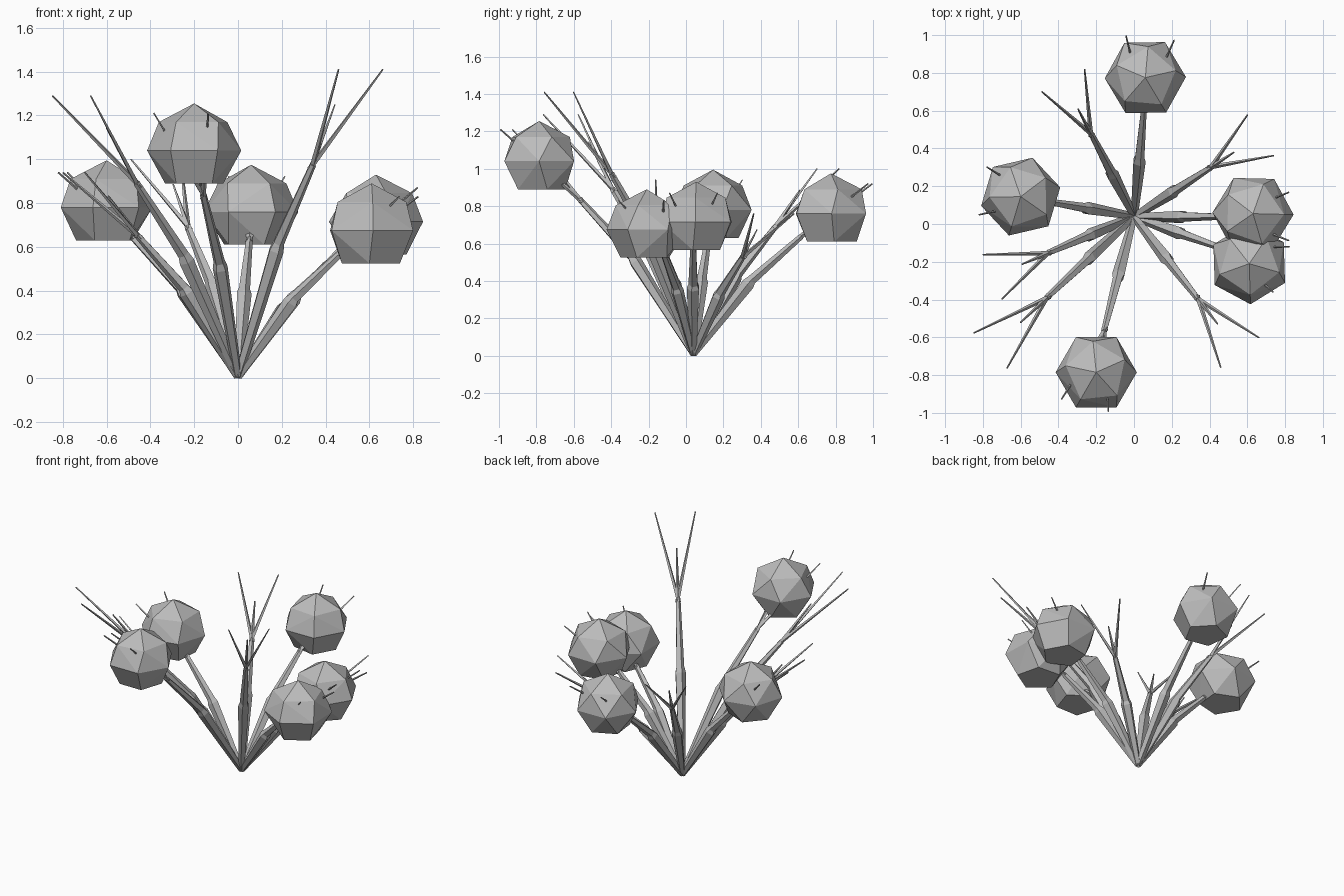
import bpy, bmesh, math, random
from mathutils import Vector

if "Cube" in bpy.data.objects:
    bpy.data.objects.remove(bpy.data.objects["Cube"], do_unlink=True)

random.seed(4)
ROOT = Vector((0, 0.04, 0.01))

grey = bpy.data.materials.new("plain grey")
grey.use_nodes = True
grey.diffuse_color = (0.5, 0.5, 0.5, 1)
bsdf = next(n for n in grey.node_tree.nodes if n.type == 'BSDF_PRINCIPLED')
bsdf.inputs["Base Color"].default_value = (0.5, 0.5, 0.5, 1)


def finish(bm, name):
    bmesh.ops.recalc_face_normals(bm, faces=bm.faces[:])
    mesh = bpy.data.meshes.new(name)
    bm.to_mesh(mesh)
    bm.free()
    mesh.materials.append(grey)
    bpy.context.collection.objects.link(bpy.data.objects.new(name, mesh))


def tube(bm, points, radii, sides=5):
    """Tapered faceted tube through the points."""
    rings = []
    for i, p in enumerate(points):
        axis = points[min(i + 1, len(points) - 1)] - points[max(i - 1, 0)]
        u = axis.cross(Vector((0, 0, 1))).normalized()
        v = axis.cross(u).normalized()
        ring = []
        for k in range(sides):
            a = math.tau * k / sides
            ring.append(bm.verts.new(p + radii[i] * (u * math.cos(a) + v * math.sin(a))))
        rings.append(ring)
    for low, high in zip(rings, rings[1:]):
        for k in range(sides):
            n = (k + 1) % sides
            bm.faces.new((low[k], low[n], high[n], high[k]))
    bm.faces.new(rings[0])
    bm.faces.new(rings[-1])


def branch(name, reach):
    """Stem in two tapering lengths, ending in two long twigs and a short one."""
    def along(flat, up):
        return ROOT + Vector((reach.x * flat, reach.y * flat, reach.z * up))
    joint, collar, fork = along(.31, .41), along(.33, .435), along(.61, .69)
    side = Vector((-reach.y, reach.x, 0)).normalized() * 0.128
    bm = bmesh.new()
    tube(bm, [ROOT, joint, collar, fork], [.02, .036, .027, .016])
    for tip in (along(1, 1) + side, along(1, 1) - side, along(.79, .885)):
        tube(bm, [fork - (tip - fork) * 0.05, tip], [.013, .004], 4)
    finish(bm, name)


def seed_head(name, centre):
    """Faceted ball with a pointed top and a flat base."""
    bm = bmesh.new()
    bm.verts.new(centre + Vector((0, 0, .195)))
    turn = random.uniform(0, math.tau)
    for count, radius, z in ((5, .165, .11), (6, .215, -.02), (5, .14, -.17)):
        for k in range(count):
            a = turn + math.tau * k / count
            bm.verts.new(centre + Vector((radius * math.cos(a), radius * math.sin(a), z)))
        turn += math.pi / count
    bmesh.ops.convex_hull(bm, input=bm.verts[:])
    bmesh.ops.dissolve_limit(bm, angle_limit=0.02, verts=bm.verts[:], edges=bm.edges[:])
    finish(bm, name)


# Branches that stay bare: midpoint of the two long twig tips
bare = {
    "back_right_branch": (-.375, .76, 1.0),
    "back_left_branch": (.67, .47, .76),
    "right_branch": (-.75, -.28, .94),
    "front_right_branch": (-.76, -.67, 1.29),
    "front_left_branch": (.56, -.68, 1.41),
}
# Branches with a seed head: tip midpoint and head centre
headed = {
    "back": ((.085, .985, .92), (.06, .775, .78)),
    "right": ((-.8, .175, .94), (-.6, .145, .8)),
    "left": ((.82, .04, .87), (.63, .055, .735)),
    "front_left": ((.78, -.24, .83), (.61, -.21, .695)),
    "front": ((-.26, -.96, 1.21), (-.2, -.785, 1.06)),
}
for name, tip in bare.items():
    branch(name, Vector(tip) - ROOT)
for name, (tip, centre) in headed.items():
    branch(name + "_stem", Vector(tip) - ROOT)
    seed_head(name + "_seed_head", Vector(centre))
